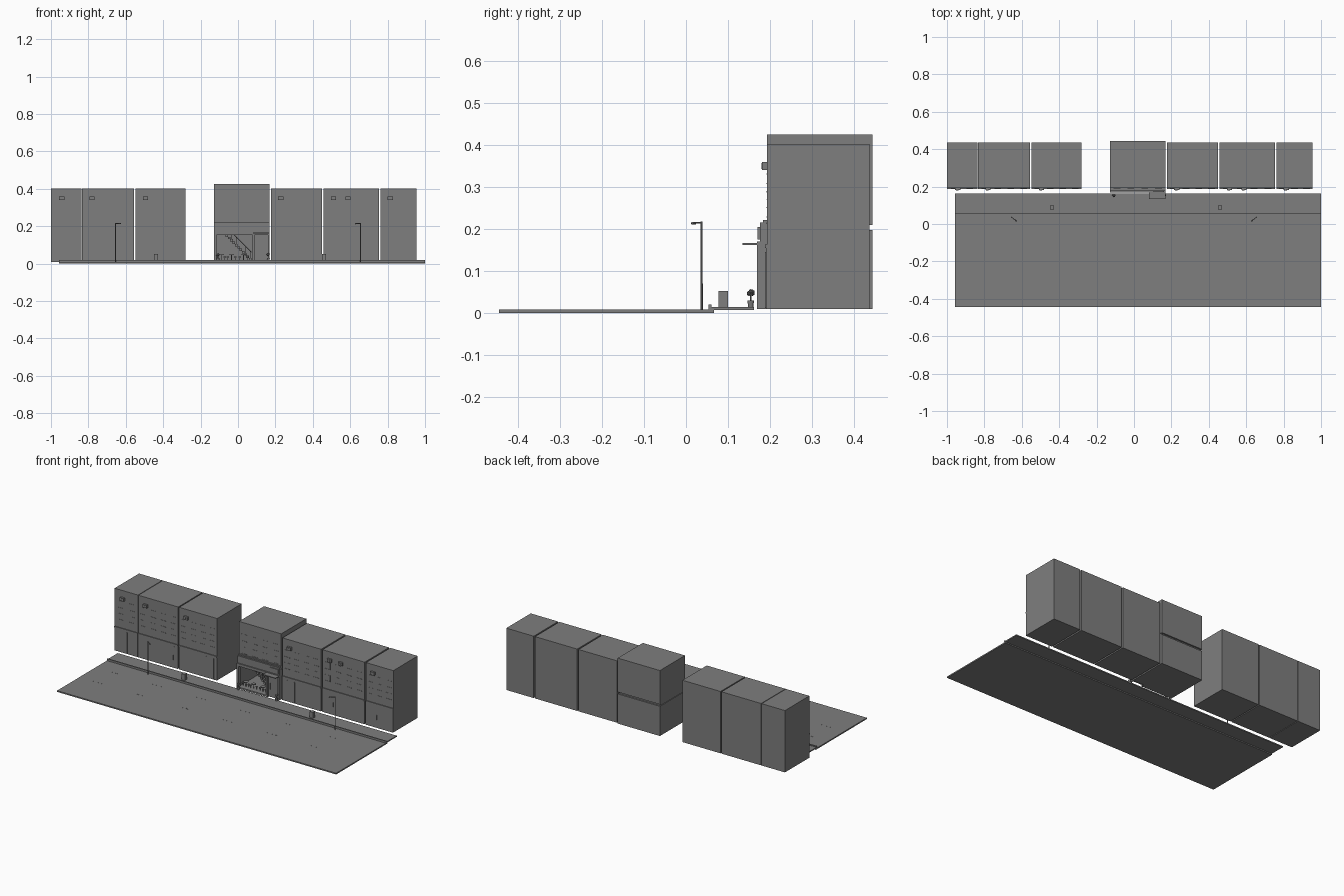
import bpy, bmesh, math, random
from mathutils import Vector, Matrix

if "Cube" in bpy.data.objects:
    bpy.data.objects.remove(bpy.data.objects["Cube"])
random.seed(4)

GREY = bpy.data.materials.new("street_grey")
GREY.diffuse_color = (.21, .21, .21, 1)
GREY.use_nodes = True
GREY.node_tree.nodes["Principled BSDF"].inputs["Base Color"].default_value = GREY.diffuse_color


def finish(name, bm):
    me = bpy.data.meshes.new(name)
    bm.to_mesh(me)
    bm.free()
    me.materials.append(GREY)
    ob = bpy.data.objects.new(name, me)
    bpy.context.collection.objects.link(ob)
    return ob


def boxes(name, items):
    """One object from boxes given as (x0, x1, y0, y1, z0, z1)."""
    bm = bmesh.new()
    for x0, x1, y0, y1, z0, z1 in items:
        m = Matrix.Translation(((x0 + x1) / 2, (y0 + y1) / 2, (z0 + z1) / 2))
        m = m @ Matrix.Diagonal((x1 - x0, y1 - y0, z1 - z0, 1))
        bmesh.ops.create_cube(bm, size=1, matrix=m)
    return finish(name, bm)


def rod(bm, a, b, r, r2=None, n=8):
    a, b = Vector(a), Vector(b)
    d = b - a
    m = Matrix.Translation((a + b) / 2) @ d.to_track_quat('Z', 'Y').to_matrix().to_4x4()
    bmesh.ops.create_cone(bm, cap_ends=True, segments=n, radius1=r,
                          radius2=r if r2 is None else r2, depth=d.length, matrix=m)


# Road, lane dashes, pavement and kerb
boxes("road", [(-.957, 1, -.445, .067, 0, .008)])
boxes("lane_dashes", [(-.865 + .305 * k, -.795 + .305 * k, y - .002, y + .002, .0075, .0084)
                      for k in range(7) for y in (-.22, -.057) if -.795 + .305 * k < 1])
boxes("pavement", [(-.957, 1, .06, .162, .007, .014)])
boxes("kerb", [(-.957, 1, .053, .061, .007, .02)])
bm = bmesh.new()
for x in (-.214, .535, .807):
    rod(bm, (x, -.214, .007), (x, -.214, .0087), .005, n=12)
finish("road_studs", bm)


def windows(label, x0, x1, rows, yf, pitch=.062):
    """Nearly flush window panes with thin sills and lintels on an upper facade."""
    n = max(2, int((x1 - x0) / pitch))
    step = (x1 - x0) / n
    panes, sills = [], []
    w = .018
    for zb, zt in rows:
        for i in range(n):
            c = x0 + step * (i + .5)
            panes.append((c - w, c + w, yf - .0004, yf + .002, zb, zt))
            sills.append((c - w, c + w, yf - .002, yf + .002, zb - .003, zb))
            sills.append((c - w, c + w, yf - .0012, yf + .002, zt, zt + .002))
    boxes(label + "_window_panes", panes)
    boxes(label + "_window_sills", sills)


def ac_unit(x, yf, i):
    boxes(f"air_conditioner_{i}", [(x - .014, x + .014, yf - .012, yf, .34, .36)])
    bm = bmesh.new()
    rod(bm, (x - .004, yf - .0135, .35), (x - .004, yf - .011, .35), .007, n=12)
    finish(f"air_conditioner_fan_{i}", bm)


# Row of plain buildings with ground-floor shopfronts
plots = [(-1, -.837), (-.833, -.555), (-.548, -.281), (.177, .448), (.457, .753), (.762, .954)]
for i, (a, b) in enumerate(plots, 1):
    boxes(f"building_{i}", [(a, b, .193, .437, .01, .402)])
    windows(f"building_{i}", a, b, [(.29, .33), (.215, .25)], .193)
    door = b - .075 if i < 4 else a + .035
    f = .188
    boxes(f"shopfront_{i}", [(a, b, .190, .194, .01, .163),
                             (a, b, f, .194, .155, .163)])
    boxes(f"door_{i}", [(door, door + .003, f, .194, .012, .145),
                        (door + .05, door + .053, f, .194, .012, .145),
                        (door + .042, door + .044, f, .194, .06, .09)])
for i, x in enumerate((-.942, -.781, -.495, .229, .511, .588, .814), 1):
    ac_unit(x, .193, i)

# Tall central building: solid upper floors over a hollow ground-floor shop
L, R = -.128, .168
boxes("tall_building_upper", [(L, R, .193, .444, .21, .425)])
windows("tall_building", L, R, [(.31, .35), (.23, .27)], .193)
boxes("shop_room", [(L, R, .193, .444, .01, .018), (L, R, .193, .444, .19, .198),
                    (L, L + .006, .193, .444, .018, .19), (R - .006, R, .193, .444, .018, .19),
                    (L + .006, R - .006, .438, .444, .018, .19)])
boxes("floor_band", [(L + .004, R - .004, .193, .434, .198, .21)])
boxes("shop_fascia", [(L, R, .176, .193, .165, .215), (L, R, .183, .193, .215, .222)])
boxes("shop_frame", [(L, L + .012, .169, .193, .01, .17), (.078, .088, .169, .193, .01, .17),
                     (R - .008, R, .169, .193, .01, .17), (L, R, .169, .193, .153, .17),
                     (L, .088, .172, .193, .01, .02)])
boxes("shop_door", [(.088, R - .008, .182, .188, .012, .153), (.096, .1, .178, .184, .06, .1)])
boxes("door_canopy", [(.08, .169, .135, .172, .162, .167)])
boxes("canopy_box", [(.105, .16, .17, .178, .175, .205)])

# Staircase near the shop window with sloping handrails
N = 11
Y0, Y1 = .225, .265
boxes("staircase", [(.0585 - k * .0125, .072 - k * .0125, Y0, Y1,
                     .018 + k * .0125, .0305 + k * .0125) for k in range(N)])
bm = bmesh.new()
for y in (Y0, Y1):
    rod(bm, (.072, y, .06), (.072 - .0125 * 9, y, .06 + .0125 * 9), .0018)
    for k in range(0, 10, 2):
        x, z = .066 - k * .0125, .03 + k * .0125
        rod(bm, (x, y, z), (x, y, z + .034), .0012, n=6)
finish("stair_rail", bm)

# Cafe tables and stools inside the shop
bm = bmesh.new()
for tx in (-.09, -.035, .03):
    ty = .208
    rod(bm, (tx, ty, .018), (tx, ty, .046), .002)
    rod(bm, (tx, ty, .046), (tx, ty, .049), .014, n=16)
    for s in (-1, 1):
        sx = tx + s * .02
        rod(bm, (sx, ty, .018), (sx, ty, .034), .0016)
        rod(bm, (sx, ty, .034), (sx, ty, .037), .007, n=12)
finish("tables_and_stools", bm)

# Potted plants either side of the shop
for i, px in enumerate((-.107, .162), 1):
    py = .154
    bm = bmesh.new()
    rod(bm, (px, py, .014), (px, py, .03), .006, .008, n=12)
    rod(bm, (px, py, .03), (px, py, .045), .0015)
    finish(f"plant_pot_{i}", bm)
    bm = bmesh.new()
    for k in range(7):
        t = k * math.tau / 6
        r = 0 if k == 6 else .005
        m = Matrix.Translation((px + r * math.cos(t), py + r * math.sin(t),
                                .049 + random.uniform(-.004, .004)))
        bmesh.ops.create_icosphere(bm, subdivisions=1, radius=.005, matrix=m)
    finish(f"plant_leaves_{i}", bm)

# Litter bins
for i, x in enumerate((-.438, .46), 1):
    boxes(f"litter_bin_{i}", [(x - .011, x + .011, .077, .1, .014, .052)])

# Street lamps leaning over the road
for side, s in (("left", -1), ("right", 1)):
    bm = bmesh.new()
    rod(bm, (s * .656, .037, .008), (s * .656, .037, .218), .003, .0025, 10)
    rod(bm, (s * .656, .037, .215), (s * .632, .019, .215), .0018)
    rod(bm, (s * .636, .022, .214), (s * .626, .014, .214), .0032, .0028, 10)
    bmesh.ops.create_icosphere(bm, subdivisions=1, radius=.005,
                               matrix=Matrix.Translation((s * .63, .017, .213))
                               @ Matrix.Diagonal((1, 1, .5, 1)))
    finish("street_lamp_" + side, bm)
